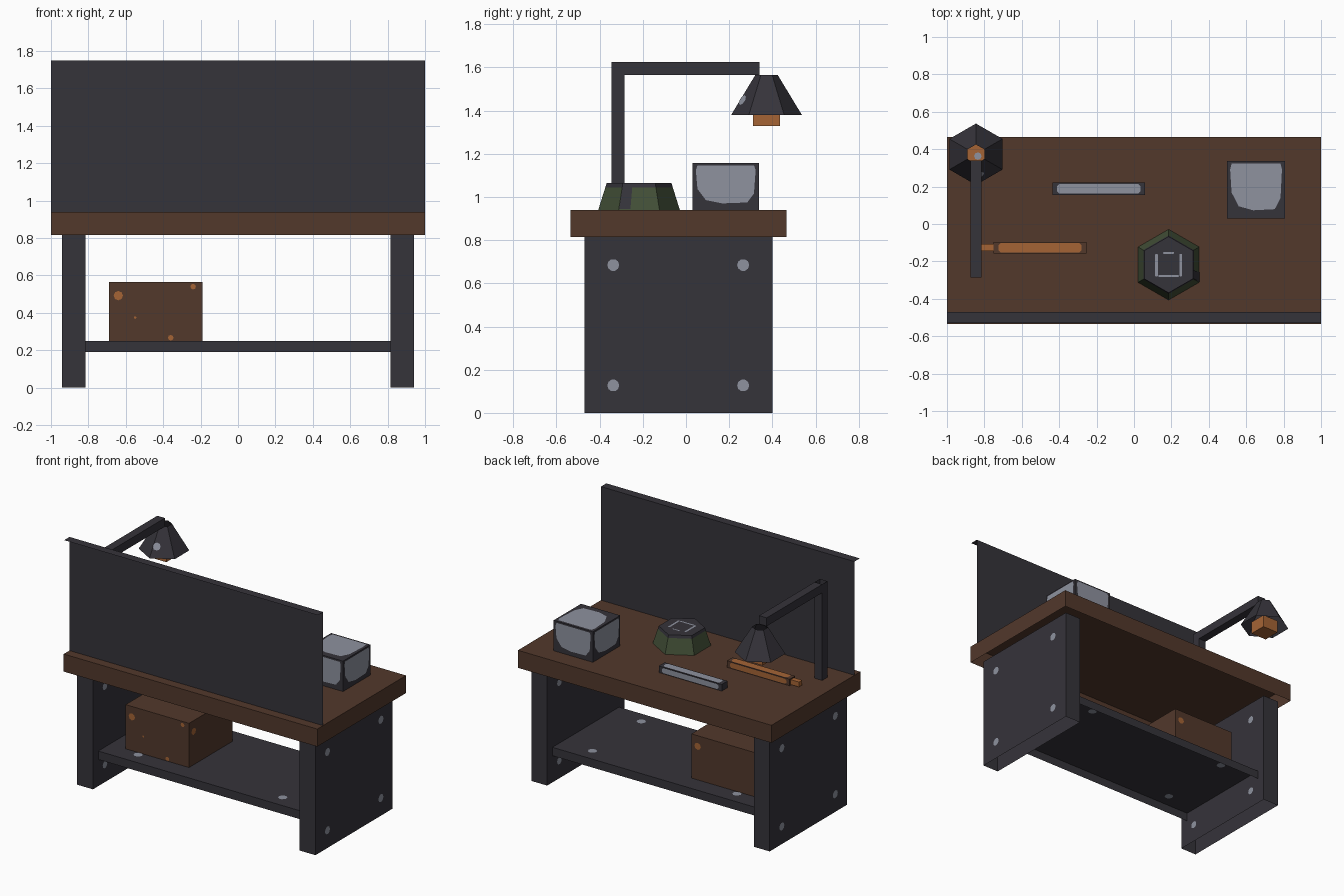
import bpy, math
from mathutils import Vector

if "Cube" in bpy.data.objects:
    bpy.data.objects.remove(bpy.data.objects["Cube"])


def material(name, r, g, b):
    lin = [((c / 255 + 0.055) / 1.055) ** 2.4 for c in (r, g, b)]
    m = bpy.data.materials.new(name)
    m.diffuse_color = (*lin, 1)
    m.use_nodes = True
    m.node_tree.nodes["Principled BSDF"].inputs["Base Color"].default_value = m.diffuse_color
    return m


DARK = material("dark_metal", 53, 51, 58)
WOOD = material("brown_wood", 82, 56, 43)
STEEL = material("pale_steel", 142, 146, 159)
ORANGE = material("orange", 165, 100, 53)
GREEN = material("olive_green", 66, 79, 55)


def mesh(name, verts, faces, mats, idx=None):
    me = bpy.data.meshes.new(name)
    me.from_pydata([tuple(v) for v in verts], [], faces)
    for m in mats:
        me.materials.append(m)
    for p, i in zip(me.polygons, idx or []):
        p.material_index = i
    ob = bpy.data.objects.new(name, me)
    bpy.context.collection.objects.link(ob)
    return ob


def box(name, x, y, z, mat, top=True, bottom=False):
    """Box shell, open underneath unless bottom is set."""
    v = [(a, b, c) for c in z for a, b in
         ((x[0], y[0]), (x[1], y[0]), (x[1], y[1]), (x[0], y[1]))]
    f = [(i, (i + 1) % 4, (i + 1) % 4 + 4, i + 4) for i in range(4)]
    if bottom:
        f.append((3, 2, 1, 0))
    if top:
        f.append((4, 5, 6, 7))
    return mesh(name, v, f, [mat])


def loft(name, cx, cy, rings, mats, idx, top=True):
    """Open-bottomed hexagonal rings (z, radius), corners on +y and -y; idx per band."""
    v, f, mi = [], [], []
    for z, r in rings:
        for k in range(6):
            a = math.radians(30 + 60 * k)
            v.append((cx + r * math.cos(a), cy + r * math.sin(a), z))
    for j in range(len(rings) - 1):
        for k in range(6):
            n = (k + 1) % 6
            f.append((6 * j + k, 6 * j + n, 6 * j + 6 + n, 6 * j + 6 + k))
            mi.append(idx[j])
    if top:
        f.append(tuple(range(len(v) - 6, len(v))))
        mi.append(idx[-1])
    return mesh(name, v, f, mats, mi)


def plate(name, centre, normal, up, pts, mat):
    """Flat painted patch just above a surface."""
    n = Vector(normal).normalized()
    u = Vector(up)
    u = (u - n * u.dot(n)).normalized()
    r = u.cross(n)
    c = Vector(centre) + n * 0.002
    return mesh(name, [c + r * a + u * b for a, b in pts], [tuple(range(len(pts)))], [mat])


def circle(r, n=10):
    return [(r * math.cos(2 * math.pi * k / n), r * math.sin(2 * math.pi * k / n)) for k in range(n)]


def rect(w, h, c=0.006):
    w, h = w / 2, h / 2
    return [(-w + c, -h), (w - c, -h), (w, -h + c), (w, h - c),
            (w - c, h), (-w + c, h), (-w, h - c), (-w, -h + c)]


# Bench top (hollow below), side panels with bolts, shelf (hollow below)
box("bench_top", (-1, 1), (-0.535, 0.465), (0.815, 0.94), WOOD)
for s, side in ((-1, "left"), (1, "right")):
    box(side + "_leg", sorted((s * 0.815, s * 0.94)), (-0.47, 0.40), (0, 0.815), DARK, top=False)
    for y in (-0.337, 0.265):
        for z in (0.127, 0.685):
            plate(side + "_leg_bolt_outer", (s * 0.94, y, z), (s, 0, 0), (0, 0, 1), circle(0.028), STEEL)
            plate(side + "_leg_bolt_inner", (s * 0.815, y, z), (-s, 0, 0), (0, 0, 1), circle(0.026), STEEL)
    for y in (-0.31, 0.24):
        plate("shelf_bolt_top", (s * 0.57, y, 0.25), (0, 0, 1), (0, 1, 0), circle(0.03), STEEL)
        plate("shelf_bolt_under", (s * 0.57, y, 0.25), (0, 0, -1), (0, 1, 0), circle(0.03), STEEL)
box("shelf", (-0.815, 0.815), (-0.41, 0.34), (0.19, 0.25), DARK)

# Thin backboard with folded top lip
mesh("backboard", [(-1, -0.47, 0.94), (1, -0.47, 0.94), (1, -0.47, 1.75), (-1, -0.47, 1.75),
                   (1, -0.53, 1.75), (-1, -0.53, 1.75)],
     [(3, 2, 1, 0), (5, 4, 2, 3)], [DARK])

# Crate on the shelf with worn orange marks
box("crate", (-0.69, -0.19), (-0.28, 0.21), (0.25, 0.565), WOOD)
for x, z, r in ((-0.64, 0.492, 0.025), (-0.24, 0.54, 0.015), (-0.36, 0.267, 0.015), (-0.55, 0.375, 0.007)):
    plate("crate_mark_front", (x, -0.28, z), (0, -1, 0), (0, 0, 1), circle(r, 8), ORANGE)
plate("crate_mark_right", (-0.19, -0.23, 0.49), (1, 0, 0), (0, 0, 1), circle(0.025, 8), ORANGE)
plate("crate_mark_back", (-0.24, 0.21, 0.49), (0, 1, 0), (0, 0, 1), circle(0.025, 8), ORANGE)
plate("crate_mark_left", (-0.69, 0.16, 0.49), (-1, 0, 0), (0, 0, 1), circle(0.025, 8), ORANGE)

# Metal block with pale worn patches
box("metal_block", (0.498, 0.807), (0.03, 0.338), (0.94, 1.157), DARK)
worn = [(-0.85, 0.9), (-0.9, 0.7), (-0.85, -0.1), (-0.6, -0.58), (-0.1, -0.72),
        (0.65, -0.68), (0.85, -0.3), (0.9, 0.7), (0.85, 0.9)]
bc = Vector((0.6525, 0.184, 1.0485))
for n in ((1, 0, 0), (-1, 0, 0), (0, 1, 0), (0, -1, 0), (0, 0, 1)):
    up, h = ((0, 1, 0), 0.154) if n[2] else ((0, 0, 1), 0.1085)
    off = 0.1085 if n[2] else 0.1545
    plate("block_worn_patch", bc + Vector(n) * off, n, up, [(a * 0.154, b * h) for a, b in worn], STEEL)

# Hexagonal green pot with dark lid, dark worn strip and pale mark
loft("hex_pot", 0.185, -0.2175, [(0.94, 0.189), (1.045, 0.156), (1.065, 0.15)], [GREEN, DARK], [0, 1])
for x, y, w, h in ((0.12, -0.22, 0.014, 0.12), (0.25, -0.22, 0.014, 0.12),
                   (0.185, -0.278, 0.11, 0.012), (0.185, -0.155, 0.06, 0.009)):
    plate("pot_lid_mark", (x, y, 1.065), (0, 0, 1), (0, 1, 0), rect(w, h, 0.003), STEEL)
lean = (0.189 - 0.15) * math.cos(math.pi / 6) / 0.125
plate("pot_side_strip", (0.185 + 0.1695 * math.cos(math.pi / 6), -0.2175, 1.0025), (1, 0, lean), (0, 0, 1),
      [(-0.092, -0.06), (-0.04, -0.06), (-0.03, 0.06), (-0.075, 0.06)], DARK)


# Bars: body with coloured patches on top, front and back
def bar(name, x, y, z1, body, paint):
    box(name, x, y, (0.94, z1), body)
    cx, cy, w = sum(x) / 2, sum(y) / 2, x[1] - x[0]
    plate(name + "_top_face", (cx, cy, z1), (0, 0, 1), (0, 1, 0), rect(w - 0.05, 0.05, 0.012), paint)
    for s, yy in ((-1, y[0]), (1, y[1])):
        plate(name + "_side_face", (cx, yy, (0.94 + z1) / 2), (0, s, 0), (0, 0, 1),
              rect(w - 0.05, z1 - 0.952, 0.01), paint)


bar("steel_bar", (-0.437, 0.06), (0.155, 0.221), 0.987, DARK, STEEL)
bar("tool_handle", (-0.75, -0.255), (-0.158, -0.097), 0.987, WOOD, ORANGE)
box("tool_tip", (-0.815, -0.75), (-0.145, -0.108), (0.945, 0.98), ORANGE, bottom=True)

# Lamp: hollow post, arm, open hexagonal shade, square bulb
box("lamp_post", (-0.875, -0.815), (-0.345, -0.285), (0.94, 1.625), DARK, top=False)
box("lamp_arm", (-0.875, -0.815), (-0.285, 0.34), (1.565, 1.625), DARK, bottom=True)
LX, LY = -0.845, 0.373
loft("lamp_shade", LX, LY, [(1.38, 0.164), (1.565, 0.052)], [DARK], [0], top=False)
box("lamp_bulb", (LX - 0.0625, LX + 0.0625), (LY - 0.0625, LY + 0.0625), (1.33, 1.42), ORANGE, bottom=True)
plate("bulb_cap_mark", (LX + 0.01, LY - 0.01, 1.42), (0, 0, 1), (0, 1, 0), circle(0.02, 8), STEEL)
# worn spot on the shade face looking right and forward
a = math.radians(-60)
d, t = Vector((math.cos(a), math.sin(a), 0)), Vector((math.sin(a), -math.cos(a), 0))
ap = (0.164 + (0.052 - 0.164) * 0.07 / 0.185) * math.cos(math.pi / 6)
slope = (0.164 - 0.052) * math.cos(math.pi / 6) / 0.185
plate("shade_worn_spot", Vector((LX, LY, 1.448)) + d * ap + t * 0.038, d + Vector((0, 0, slope)), (0, 0, 1),
      circle(0.026, 8), STEEL)
